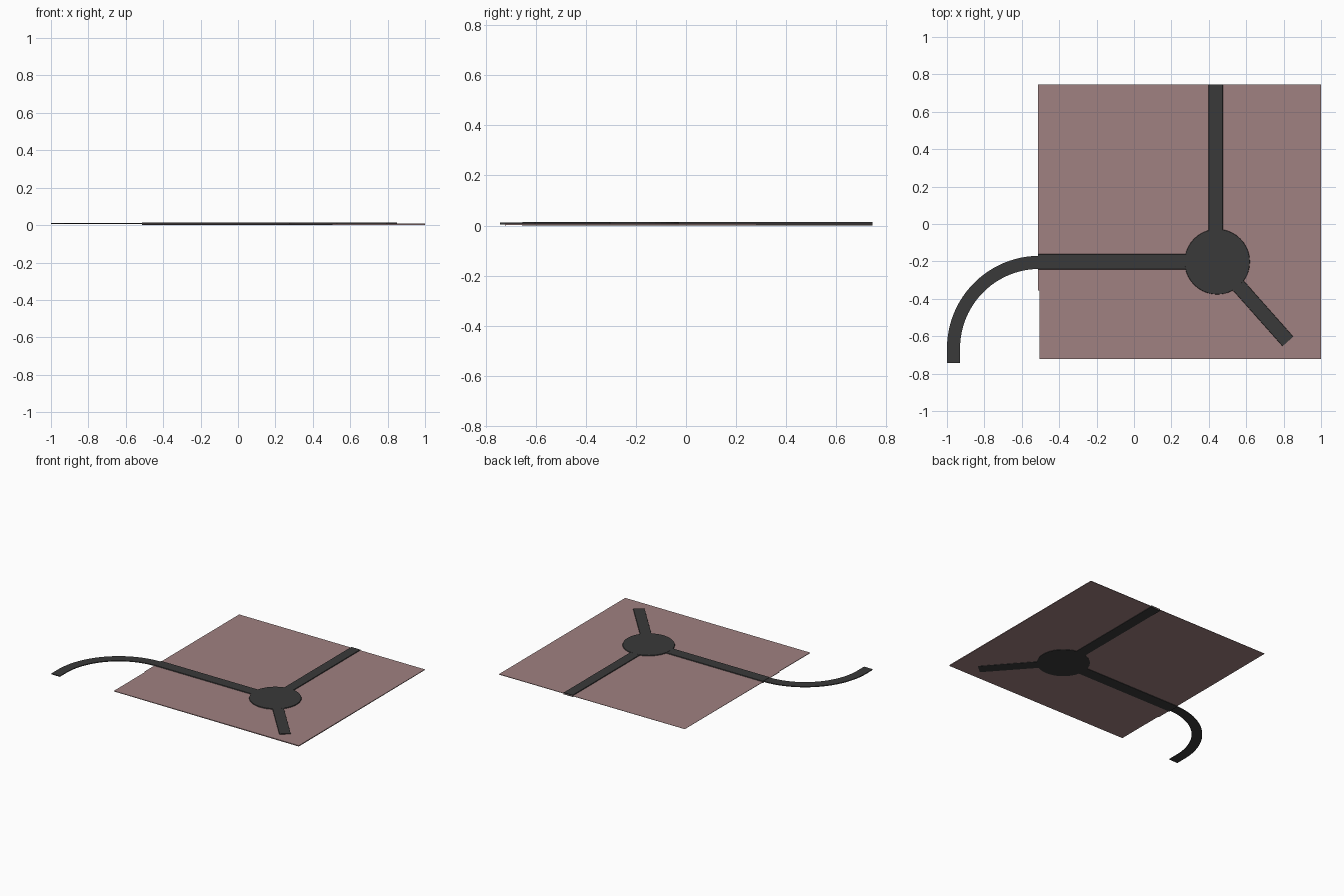
import bpy, bmesh, math
from mathutils import Vector

if "Cube" in bpy.data.objects:
    bpy.data.objects.remove(bpy.data.objects["Cube"])


def material(name, rgb):
    m = bpy.data.materials.new(name)
    m.diffuse_color = (*rgb, 1)
    m.use_nodes = True
    m.node_tree.nodes["Principled BSDF"].inputs["Base Color"].default_value = m.diffuse_color
    return m


GROUND = material("dusty pink", (0.35, 0.22, 0.22))
ASPHALT = material("dark asphalt", (0.042, 0.042, 0.042))


def finish(name, bm, mat):
    bmesh.ops.recalc_face_normals(bm, faces=bm.faces)
    me = bpy.data.meshes.new(name)
    bm.to_mesh(me)
    bm.free()
    me.materials.append(mat)
    ob = bpy.data.objects.new(name, me)
    bpy.context.collection.objects.link(ob)
    return ob


def ribbon(name, path, width, z0, z1, bevel=0.004):
    """Road strip along a 2D path, with slightly sloped shoulders."""
    bm = bmesh.new()
    pts = [Vector(p) for p in path]
    rings = []
    for i, p in enumerate(pts):
        d = (pts[min(i + 1, len(pts) - 1)] - pts[max(i - 1, 0)]).normalized()
        n = Vector((-d.y, d.x))
        h = width / 2
        section = [(-h, z0), (h, z0), (h - bevel, z1), (-h + bevel, z1)]
        rings.append([bm.verts.new((*(p + n * s), z)) for s, z in section])
    for a, b in zip(rings, rings[1:]):
        for k in range(4):
            bm.faces.new((a[k], a[(k + 1) % 4], b[(k + 1) % 4], b[k]))
    bm.faces.new(rings[0])
    bm.faces.new(rings[-1])
    return finish(name, bm, ASPHALT)


# Ground plate: level top, underside deepest at the front right corner
outline = [(-0.505, -0.722), (1.0, -0.722), (1.0, 0.745),
           (-0.512, 0.745), (-0.512, -0.355), (-0.505, -0.355)]
bm = bmesh.new()
top = [bm.verts.new((x, y, 0.008)) for x, y in outline]
low = [bm.verts.new((x, y, 0.001 + 0.002 * (1 - x) + 0.002 * (y + 0.722)))
       for x, y in outline]
bm.faces.new(top)
bm.faces.new(low[::-1])
for i in range(len(top)):
    j = (i + 1) % len(top)
    bm.faces.new((top[i], low[i], low[j], top[j]))
finish("ground_plate", bm, GROUND)

# Roundabout disc
CX, CY, R = 0.445, -0.202, 0.177
bm = bmesh.new()
bmesh.ops.create_cone(bm, cap_ends=True, segments=40, radius1=R,
                      radius2=R - 0.004, depth=0.0135)
bmesh.ops.translate(bm, verts=bm.verts, vec=(CX, CY, 0.00675))
finish("roundabout", bm, ASPHALT)

# Straight roads leaving the roundabout
ribbon("west_road", [(-0.512, CY), (CX - 0.165, CY)], 0.086, 0, 0.0132)
ribbon("north_road", [(0.437, CY + 0.165), (0.437, 0.745)], 0.08, 0, 0.0132)
end = Vector((0.823, -0.628))
d = (end - Vector((CX, CY))).normalized()
ribbon("southeast_road", [Vector((CX, CY)) + d * 0.165, end], 0.082, 0, 0.0132)

# Curved road running off the plate
ax, ay, ar = -0.505, -0.665, 0.46
arc = [(ax + ar * math.cos(t), ay + ar * math.sin(t))
       for t in (math.radians(90 + 90 * i / 24) for i in range(25))]
ribbon("curved_road", arc + [(ax - ar, -0.742)], 0.07, 0.005, 0.011, 0)
